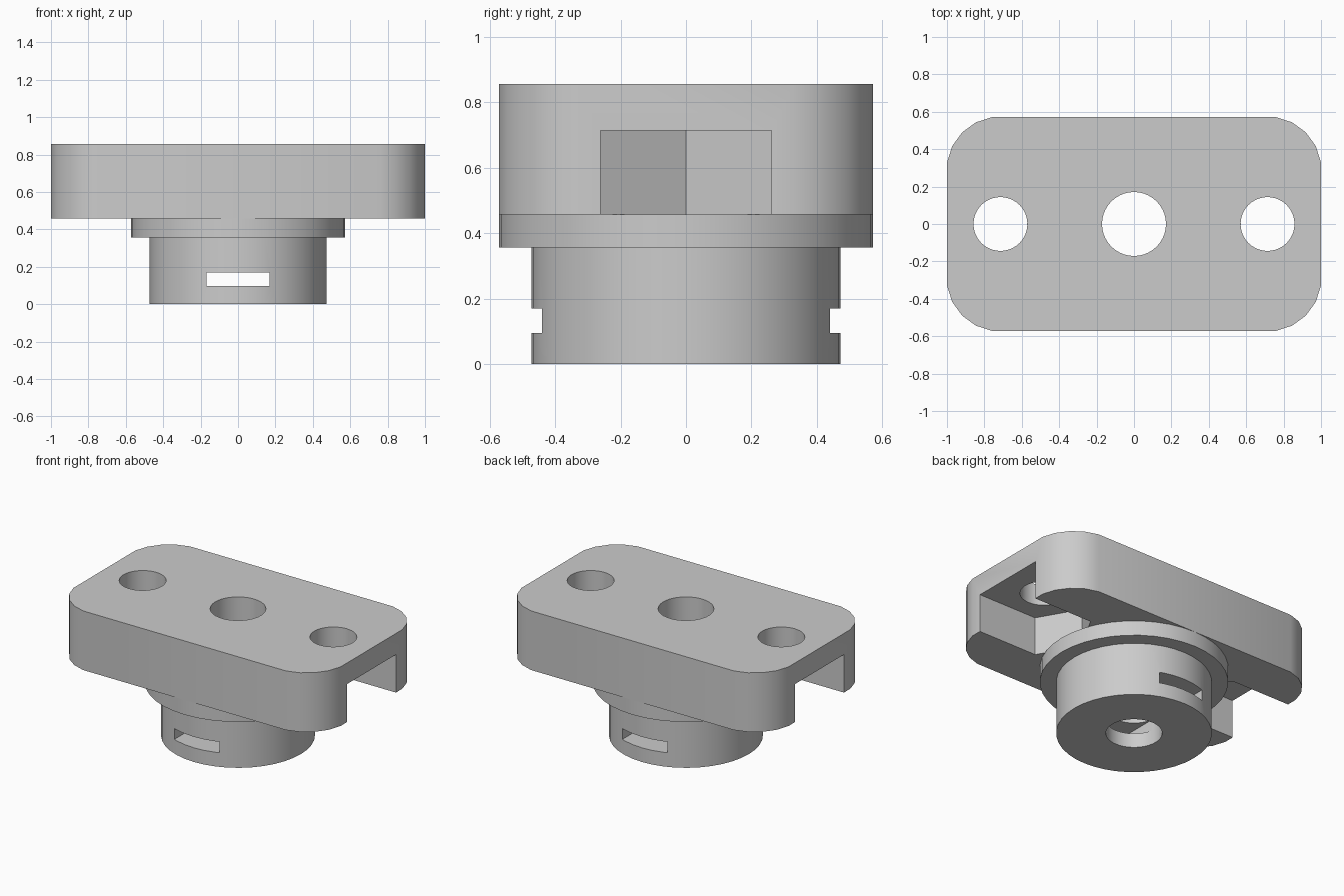
import bpy, bmesh, math

if "Cube" in bpy.data.objects:
    bpy.data.objects.remove(bpy.data.objects["Cube"])

grey = bpy.data.materials.new("light_grey")
grey.diffuse_color = (0.60, 0.60, 0.60, 1)
grey.use_nodes = True
grey.node_tree.nodes["Principled BSDF"].inputs["Base Color"].default_value = grey.diffuse_color


def prism(name, points, z0, z1):
    """Extrude a closed outline from z0 up to z1."""
    bm = bmesh.new()
    base = bm.faces.new([bm.verts.new((x, y, z0)) for x, y in points])
    ext = bmesh.ops.extrude_face_region(bm, geom=[base])["geom"]
    top = [v for v in ext if isinstance(v, bmesh.types.BMVert)]
    bmesh.ops.translate(bm, verts=top, vec=(0, 0, z1 - z0))
    bmesh.ops.recalc_face_normals(bm, faces=bm.faces)
    mesh = bpy.data.meshes.new(name)
    bm.to_mesh(mesh)
    bm.free()
    mesh.materials.append(grey)
    obj = bpy.data.objects.new(name, mesh)
    bpy.context.collection.objects.link(obj)
    return obj


def ring(r, n=40, cx=0, cy=0, turn=0):
    return [(cx + r * math.cos(turn + i * math.tau / n),
             cy + r * math.sin(turn + i * math.tau / n)) for i in range(n)]


def box(x0, x1, y0, y1):
    return [(x0, y0), (x1, y0), (x1, y1), (x0, y1)]


def combine(obj, other, operation):
    """Apply a boolean and remove the helper."""
    bpy.context.view_layer.objects.active = obj
    mod = obj.modifiers.new("combine", 'BOOLEAN')
    mod.operation, mod.object, mod.solver = operation, other, 'EXACT'
    bpy.ops.object.modifier_apply(modifier=mod.name)
    bpy.data.objects.remove(other)


def smooth(obj):
    bpy.ops.object.select_all(action='DESELECT')
    obj.select_set(True)
    bpy.context.view_layer.objects.active = obj
    bpy.ops.object.shade_smooth_by_angle(angle=math.radians(30))


BOTTOM, TOP = 0.457, 0.857

# Rounded plate: quarter arcs of a 20-sided circle at each corner
outline = []
for k, (sx, sy) in enumerate([(1, 1), (-1, 1), (-1, -1), (1, -1)]):
    for i in range(5):
        a = math.radians(90 * k + 9 + 18 * i)
        outline.append((sx * 0.714 + 0.289 * math.cos(a),
                        sy * 0.286 + 0.289 * math.sin(a)))
plate = prism("plate", outline, BOTTOM, TOP)

# Nut pockets open at both ends, with bolt holes above them
for s in (-1, 1):
    c = s * 0.714
    pocket = [(c, -0.261), (c - s * 0.151, -0.261), (c - s * 0.302, 0),
              (c - s * 0.151, 0.261), (c, 0.261), (s * 1.2, 0.261), (s * 1.2, -0.261)]
    combine(plate, prism("pocket_cutter", pocket, 0.3, 0.714), 'DIFFERENCE')
    combine(plate, prism("hole_cutter", ring(0.144, cx=c), 0.6, 1), 'DIFFERENCE')
combine(plate, prism("bore_cutter", ring(0.171), 0.3, 1), 'DIFFERENCE')

# Stem with flange, central bore and a cross slot
stem = prism("stem", ring(0.472), 0, 0.40)
combine(stem, prism("flange", ring(0.571), 0.357, BOTTOM), 'UNION')
combine(stem, prism("bore_cutter", ring(0.171), -0.1, 0.6), 'DIFFERENCE')
combine(stem, prism("slot_cutter", box(-0.168, 0.168, -0.7, 0.7), 0.096, 0.17), 'DIFFERENCE')

for part in (plate, stem):
    smooth(part)
